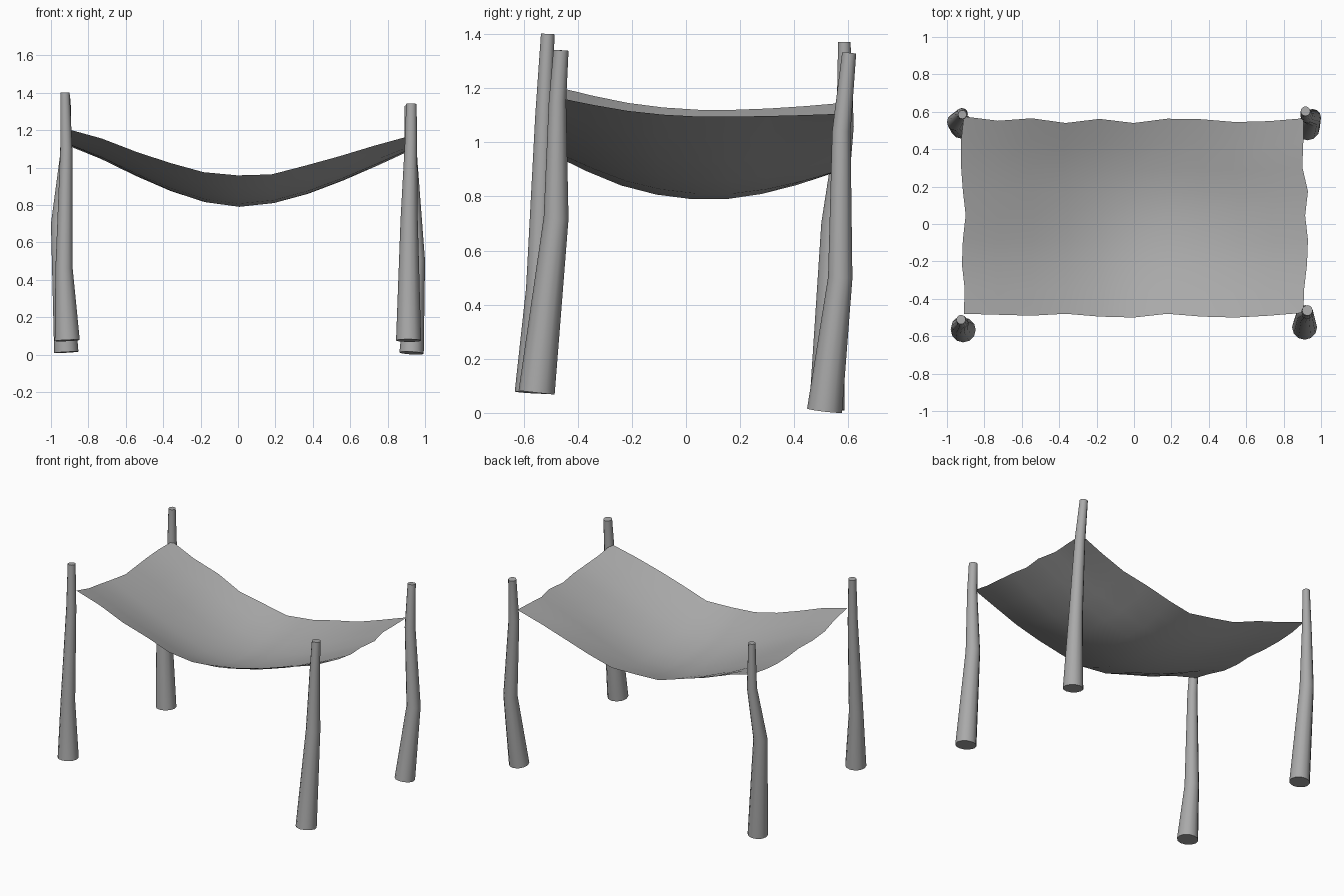
import bpy, bmesh, math
from mathutils import Vector

cube = bpy.data.objects.get("Cube")
if cube:
    bpy.data.objects.remove(cube)

grey = bpy.data.materials.new("plain grey")
grey.use_nodes = True
colour = (0.4, 0.4, 0.4, 1)
grey.diffuse_color = colour
grey.node_tree.nodes["Principled BSDF"].inputs["Base Color"].default_value = colour


def finish(name, bm, angle):
    mesh = bpy.data.meshes.new(name)
    bm.to_mesh(mesh)
    bm.free()
    mesh.materials.append(grey)
    obj = bpy.data.objects.new(name, mesh)
    bpy.context.collection.objects.link(obj)
    bpy.ops.object.select_all(action="DESELECT")
    obj.select_set(True)
    bpy.context.view_layer.objects.active = obj
    bpy.ops.object.shade_smooth_by_angle(angle=math.radians(angle))


def pole(name, path, sides=12):
    """Crooked tapering pole through (x, y, z, radius) points."""
    bm = bmesh.new()
    pts = [Vector(p[:3]) for p in path]
    rings = []
    for i, p in enumerate(pts):
        axis = (pts[min(i + 1, len(pts) - 1)] - pts[max(i - 1, 0)]).normalized()
        u = Vector((0, 1, 0)).cross(axis).normalized()
        v = axis.cross(u)
        turns = [2 * math.pi * k / sides for k in range(sides)]
        rings.append([bm.verts.new(p + path[i][3] * (u * math.cos(a) + v * math.sin(a)))
                      for a in turns])
    for low, high in zip(rings, rings[1:]):
        for k in range(sides):
            n = (k + 1) % sides
            bm.faces.new((low[k], low[n], high[n], high[k]))
    bm.faces.new(rings[0][::-1])
    bm.faces.new(rings[-1])
    finish(name, bm, 40)


# Four crooked poles
pole("front_right_pole", [(-.913, -.566, .075, .067), (-.93, -.545, .46, .046),
                          (-.918, -.525, 1.1, .032), (-.925, -.511, 1.4, .025)])
pole("front_left_pole", [(.912, -.552, .075, .067), (.915, -.48, .72, .046),
                         (.925, -.475, 1.15, .032), (.927, -.462, 1.34, .028)])
pole("back_right_pole", [(-.918, .52, .012, .065), (-.955, .545, .7, .045),
                         (-.92, .588, 1.06, .032), (-.918, .585, 1.37, .023)])
pole("back_left_pole", [(.928, .512, .008, .065), (.955, .57, .5, .045),
                        (.925, .574, 1.04, .034), (.917, .603, 1.33, .026)])


def lerp(points, t):
    """Value at t (0 to 1) along evenly spaced points."""
    s = t * (len(points) - 1)
    i = min(int(s), len(points) - 2)
    return points[i] + (points[i + 1] - points[i]) * (s - i)


# Sagging cloth: wavy borders, lengthwise sag, and a rise towards front and back
COLS, ROWS = 10, 8
front_y = [-.48, -.485, -.49, -.48, -.495, -.5, -.48, -.495, -.5, -.49, -.475]
back_y = [.575, .552, .565, .54, .562, .54, .563, .56, .545, .55, .565]
right_x = [-.91, -.905, -.92, -.915, -.9, -.915, -.925, -.925, -.91]
left_x = [.905, .91, .925, .93, .915, .93, .9, .905, .905]
front_z = [1.205, 1.155, 1.085, 1.025, .975, .958, .963, 1.01, 1.06, 1.115, 1.165]
middle_z = [1.12, 1.045, .955, .875, .815, .79, .81, .86, .93, 1.01, 1.095]
back_z = [1.145, 1.085, 1.02, .955, .905, .885, .895, .94, .985, 1.045, 1.105]
rise = [1, .62, .3, .1, 0, 0, .2, .55, 1]

bm = bmesh.new()
grid = []
for r in range(ROWS + 1):
    v = r / ROWS
    row = []
    for c in range(COLS + 1):
        u = c / COLS
        x = right_x[r] + (left_x[r] - right_x[r]) * u
        y = front_y[c] + (back_y[c] - front_y[c]) * v
        edge = front_z if r < ROWS / 2 else back_z
        z = middle_z[c] + (edge[c] - middle_z[c]) * lerp(rise, v)
        row.append(bm.verts.new((x, y, z)))
    grid.append(row)
for r in range(ROWS):
    for c in range(COLS):
        bm.faces.new((grid[r][c], grid[r][c + 1], grid[r + 1][c + 1], grid[r + 1][c]))
finish("cloth_canopy", bm, 60)
